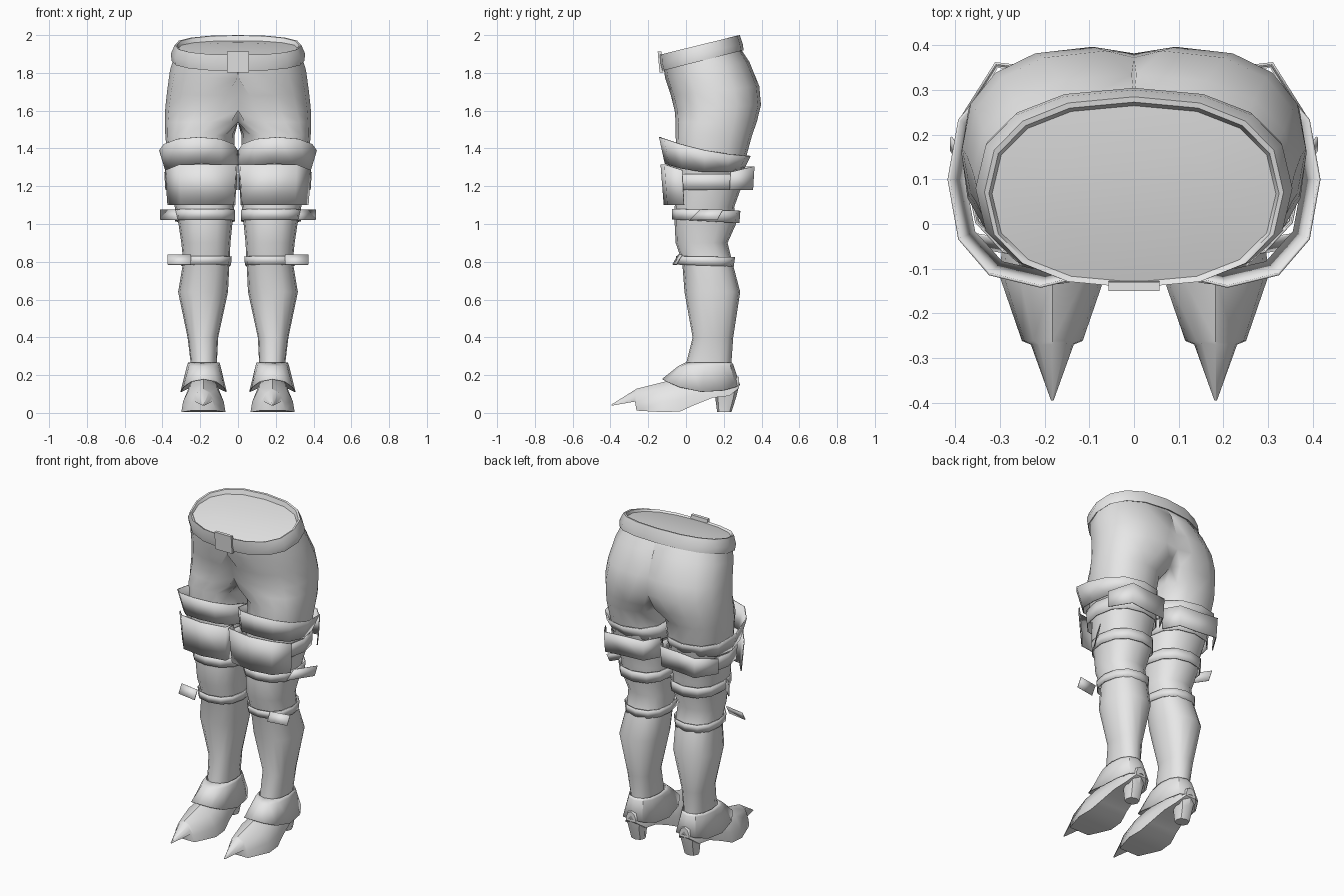
import bpy, bmesh, math

if "Cube" in bpy.data.objects:
    bpy.data.objects.remove(bpy.data.objects["Cube"])

grey = bpy.data.materials.new("light_grey")
grey.diffuse_color = (0.8, 0.8, 0.8, 1)
grey.use_nodes = True
grey.node_tree.nodes["Principled BSDF"].inputs["Base Color"].default_value = grey.diffuse_color


def finish(name, bm, mirror=True, angle=40, thick=0):
    """Turn a bmesh into an object, mirrored to the other leg if wanted."""
    bmesh.ops.recalc_face_normals(bm, faces=bm.faces)
    me = bpy.data.meshes.new(name)
    bm.to_mesh(me)
    bm.free()
    me.materials.append(grey)
    ob = bpy.data.objects.new(name, me)
    bpy.context.collection.objects.link(ob)
    if thick:
        s = ob.modifiers.new("thickness", 'SOLIDIFY')
        s.thickness, s.offset = thick, 0
    if mirror:
        m = ob.modifiers.new("mirror", 'MIRROR')
        m.use_clip = True
        m.merge_threshold = 0.0005
    bpy.ops.object.select_all(action='DESELECT')
    bpy.context.view_layer.objects.active = ob
    ob.select_set(True)
    bpy.ops.object.shade_smooth_by_angle(angle=math.radians(angle))
    return ob


def skin(bm, rows, closed=True):
    """Bridge consecutive rows of vertices with quads."""
    n = len(rows[0])
    for a, b in zip(rows, rows[1:]):
        for i in range(n if closed else n - 1):
            j = (i + 1) % n
            bm.faces.new((a[i], a[j], b[j], b[i]))


def loft(name, rings, n=16, cap0=False, cap1=False, half=False, power=0.85, **kw):
    """Rings are x0, x1, y0, y1, z at front, z at back, optional drop at the side."""
    bm = bmesh.new()
    rows = []
    for x0, x1, y0, y1, zf, zb, *drop in rings:
        d = drop[0] if drop else 0
        row = []
        for i in range(n):
            a = 2 * math.pi * i / n
            c, s = math.cos(a), math.sin(a)
            u = math.copysign(abs(c) ** power, c)
            v = math.copysign(abs(s) ** power, s)
            x = (x0 + x1) / 2 + (x1 - x0) / 2 * u
            y = (y0 + y1) / 2 + (y1 - y0) / 2 * v
            z = zf + (zb - zf) * (v + 1) / 2 - d * (1 - v * v)
            row.append(bm.verts.new((max(x, 0) if half else x, y, z)))
        rows.append(row)
    skin(bm, rows)
    if cap0:
        bm.faces.new(rows[0])
    if cap1:
        bm.faces.new(rows[-1])
    if half:  # open the seam on the centre plane
        inner = [f for f in bm.faces if all(v.co.x < 1e-4 for v in f.verts)]
        bmesh.ops.delete(bm, geom=inner, context='FACES')
    return finish(name, bm, **kw)


def plate(name, path, z0, z1, inset=0.0):
    """Thin upright sheet following a plan path; the lower edge can tuck in."""
    bm = bmesh.new()
    cx, cy = 0.19, 0.11
    low = [bm.verts.new((x + (cx - x) * inset, y + (cy - y) * inset, z0)) for x, y in path]
    top = [bm.verts.new((x, y, z1 - dz)) for (x, y), dz in
           zip(path, [0.0] * (len(path) - 1) + [0.03])]
    skin(bm, [low, top], closed=False)
    return finish(name, bm, angle=30, thick=0.006)


# Hips and legs, one continuous skin from waist to ankle
loft("hips_and_legs", [
    (-.33, .33, -.125, .275, 1.87, 1.95),
    (-.35, .36, -.11, .335, 1.77, 1.86),
    (-.25, .375, -.08, .388, 1.68, 1.73),
    (-.20, .385, -.06, .397, 1.60, 1.63),
    (-.10, .387, -.055, .375, 1.54, 1.54),
    (.018, .385, -.055, .35, 1.47, 1.47),
    (.022, .375, -.05, .32, 1.36, 1.36),
    (.015, .355, -.05, .295, 1.20, 1.20),
    (.02, .335, -.06, .255, 1.09, 1.09),
    (.03, .315, -.06, .265, 1.00, 1.00),
    (.04, .30, -.055, .22, .90, .90),
    (.045, .29, -.02, .245, .80, .80),
    (.053, .317, -.008, .287, .64, .64),
    (.105, .267, .035, .25, .40, .40),
    (.112, .25, .0, .24, .26, .26),
    (.115, .25, .0, .24, .17, .17)], half=True, angle=60)

# Tilted belt with the closed waist inside it
loft("belt", [
    (-.335, .335, -.11, .28, 1.83, 1.93),
    (-.352, .352, -.13, .305, 1.81, 1.92),
    (-.355, .355, -.14, .30, 1.85, 1.955),
    (-.335, .335, -.143, .285, 1.895, 2.0),
    (-.325, .325, -.137, .273, 1.893, 1.998),
    (-.318, .318, -.13, .265, 1.888, 1.97),
    (-.19, .19, -.03, .17, 1.92, 1.96)], cap1=True, mirror=False, angle=35)

# Belt buckle
bm = bmesh.new()
bmesh.ops.create_cube(bm, size=1)
for v in bm.verts:
    v.co = (v.co.x * .115, -.14 + v.co.y * .02 + (.01 if v.co.z < 0 else 0),
            1.857 + v.co.z * .11)
finish("belt_buckle", bm, mirror=False)

# Flared thigh cuff, open at top and bottom
loft("thigh_cuff", [
    (.003, .415, -.14, .34, 1.46, 1.36, .02),
    (.005, .38, -.11, .305, 1.32, 1.29, .03)], n=12, thick=.006, angle=25)

# Thigh plates, front and back, and the band joining them
plate("front_thigh_plate", [(.004, -.05), (.012, -.105), (.17, -.132), (.31, -.112),
                            (.385, -.02)], 1.10, 1.315, .07)
plate("back_thigh_plate", [(.006, .24), (.06, .335), (.19, .345), (.31, .36),
                           (.388, .235)], 1.18, 1.305, .03)
loft("thigh_band", [
    (.004, .375, -.085, .315, 1.265, 1.265),
    (.006, .37, -.08, .31, 1.18, 1.18)], n=12, thick=.005)

# Knee and calf straps with loose ends
loft("knee_strap", [
    (.018, .335, -.07, .285, 1.08, 1.07),
    (.018, .33, -.07, .28, 1.025, 1.005)], n=12, thick=.006)
loft("calf_strap", [
    (.036, .302, -.05, .257, .83, .825),
    (.04, .30, -.045, .25, .785, .775)], n=12, thick=.006)
for name, (ax, ay), (bx, by), z0, z1 in [
        ("knee_strap_end", (.30, .03), (.41, .195), 1.022, 1.075),
        ("calf_strap_end", (.25, -.04), (.372, -.02), .785, .838)]:
    bm = bmesh.new()
    rows = [[bm.verts.new((ax, ay, z)), bm.verts.new((bx, by, z))] for z in (z0, z1)]
    for v in rows[0]:
        v.co.y -= .03
    skin(bm, rows, closed=False)
    finish(name, bm, thick=.005)

# Ankle flap over the shoe
loft("ankle_flap", [
    (.10, .262, .0, .242, .265, .265),
    (.095, .268, -.04, .25, .245, .25),
    (.062, .302, -.125, .285, .178, .145, .05)], n=12, thick=.005, angle=35)

# Pointed shoe, lofted from toe to heel: y, half width, sole z, ridge z
bm = bmesh.new()
rows = []
for y, w, zb, zt in [(-.395, .003, .038, .044), (-.27, .048, .06, .122),
                     (-.262, .068, .012, .128), (-.12, .117, .004, .163),
                     (-.03, .112, .008, .19), (.04, .095, .04, .20),
                     (.14, .078, .08, .21), (.23, .07, .09, .21), (.28, .035, .13, .19)]:
    h = zt - zb
    section = [(0, 0), (1, 0), (.92, .35), (.62, .8), (0, 1),
               (-.62, .8), (-.92, .35), (-1, 0)]
    rows.append([bm.verts.new((.183 + w * u, y, zb + h * t)) for u, t in section])
skin(bm, rows)
bm.faces.new(rows[0])
bm.faces.new(rows[-1])
finish("shoe", bm, angle=45)

# Shoe heel
loft("shoe_heel", [
    (.118, .248, .13, .28, .14, .14),
    (.135, .232, .155, .265, .08, .08),
    (.142, .225, .165, .24, .004, .004)], n=8, cap0=True, cap1=True)
